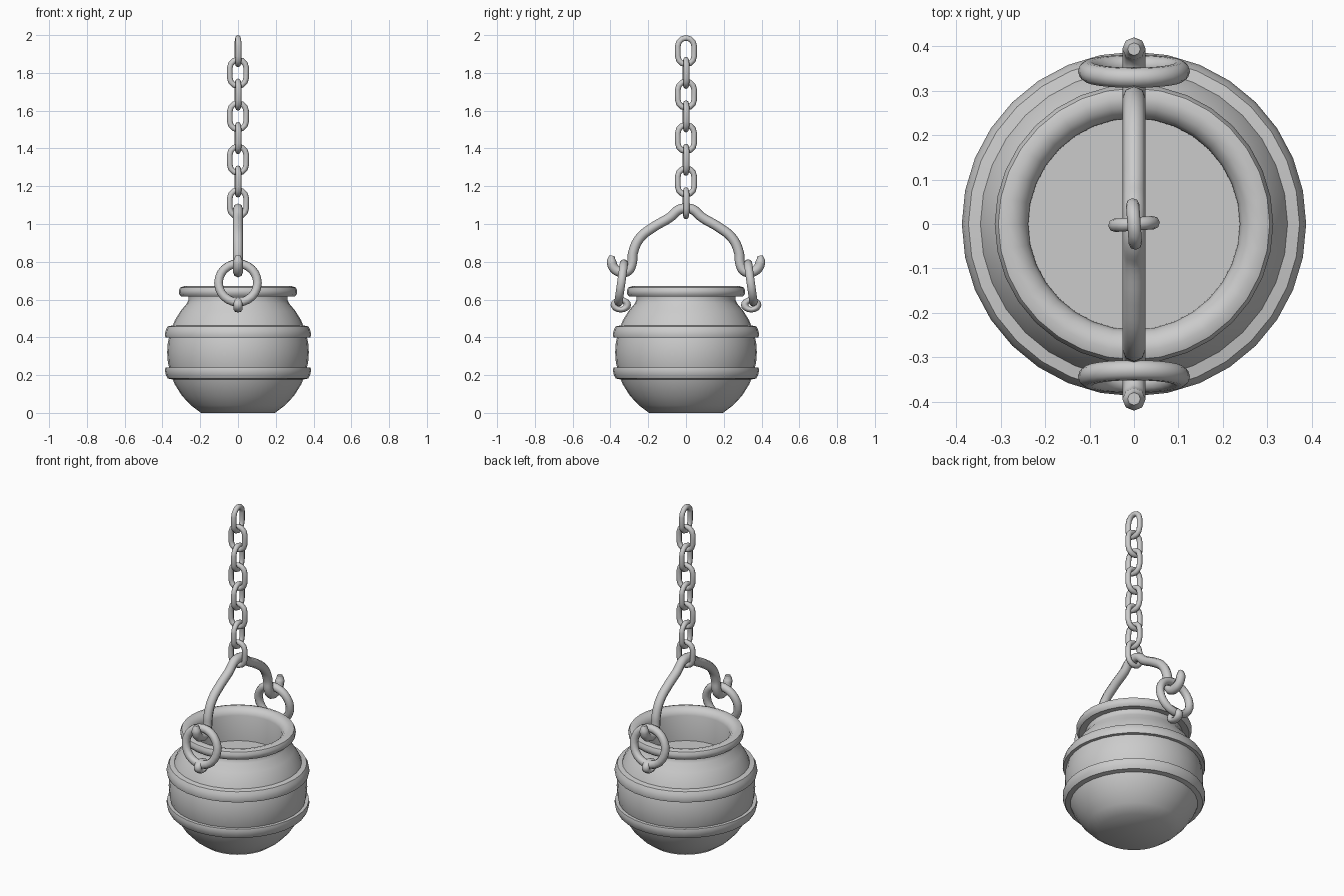
import bpy
from math import sin, cos, pi, sqrt, radians

if "Cube" in bpy.data.objects:
    bpy.data.objects.remove(bpy.data.objects["Cube"])


def smooth(ob, angle=40):
    bpy.ops.object.select_all(action='DESELECT')
    ob.select_set(True)
    bpy.context.view_layer.objects.active = ob
    bpy.ops.object.shade_smooth_by_angle(angle=radians(angle))


def lathe(name, profile, n=32, closed=False):
    """Revolve (r, z) points around z; open profiles get end caps."""
    m = len(profile)
    verts = [(r * cos(2 * pi * i / n), r * sin(2 * pi * i / n), z)
             for i in range(n) for r, z in profile]
    faces = []
    for i in range(n):
        a, b = i * m, (i + 1) % n * m
        for j in range(m if closed else m - 1):
            k = (j + 1) % m
            faces.append((a + j, b + j, b + k, a + k))
    if not closed:
        faces.append([i * m for i in reversed(range(n))])
        faces.append([i * m + m - 1 for i in range(n)])
    me = bpy.data.meshes.new(name)
    me.from_pydata(verts, [], faces)
    ob = bpy.data.objects.new(name, me)
    bpy.context.collection.objects.link(ob)
    smooth(ob)
    return ob


def tube(name, pts, radius, cyclic=False, kind='POLY', res=2):
    """Round rod along a path."""
    cu = bpy.data.curves.new(name, 'CURVE')
    cu.dimensions = '3D'
    cu.bevel_depth = radius
    cu.bevel_resolution = res
    cu.resolution_u = 5
    cu.use_fill_caps = not cyclic
    sp = cu.splines.new(kind)
    if kind == 'BEZIER':
        sp.bezier_points.add(len(pts) - 1)
        for bp, p in zip(sp.bezier_points, pts):
            bp.co = p[:3]
            bp.handle_left_type = bp.handle_right_type = 'AUTO'
            bp.radius = p[3] if len(p) > 3 else 1
    else:
        sp.points.add(len(pts) - 1)
        for sp_p, p in zip(sp.points, pts):
            sp_p.co = (*p, 1)
    sp.use_cyclic_u = cyclic
    ob = bpy.data.objects.new(name, cu)
    bpy.context.collection.objects.link(ob)
    bpy.ops.object.select_all(action='DESELECT')
    ob.select_set(True)
    bpy.context.view_layer.objects.active = ob
    bpy.ops.object.convert(target='MESH')
    smooth(bpy.context.object, 60)
    return bpy.context.object


# Pot: truncated sphere, rolled rim, straight inner wall and flat inner floor
ZC, R = 0.32, 0.375


def sphere_r(z, grow=0):
    return sqrt((R + grow) ** 2 - (z - ZC) ** 2)


body = [(sphere_r(z), z) for z in
        (0, .04, .09, .15, .21, .27, .32, .37, .43, .49, .54, .58)]
body += [(.262, .598), (.262, .618), (.298, .615), (.311, .628), (.313, .648),
         (.305, .664), (.285, .671), (.262, .665), (.245, .65), (.238, .63),
         (.237, .48)]
lathe("pot", body)

# Two raised hoops, mirrored about the pot's middle
for name, s in (("upper_hoop", 1), ("lower_hoop", -1)):
    prof = [(.355, .080), (.384, .080), (.387, .095), (.382, .120),
            (.372, .138), (.345, .143)]
    lathe(name, [(r, ZC + s * dz) for r, dz in prof][::s], closed=True)

# Lugs and hanging rings on both sides
for side, s in (("front", -1), ("back", 1)):
    bpy.ops.mesh.primitive_torus_add(
        major_segments=16, minor_segments=8, major_radius=.034,
        minor_radius=.02, location=(0, s * .345, .572), rotation=(0, pi / 2, 0))
    lug = bpy.context.object
    lug.name = side + "_lug"
    lug.scale = (.75, 1, 1.15)
    smooth(lug, 60)
    bpy.ops.mesh.primitive_torus_add(
        major_segments=24, minor_segments=10, major_radius=.103,
        minor_radius=.023, location=(0, s * .343, .688),
        rotation=(pi / 2 + s * radians(8), 0, 0))
    ring = bpy.context.object
    ring.name = side + "_ring"
    smooth(ring, 60)

# Handle with a hook at each end
half = [(.035, 1.077), (.085, 1.035), (.17, .985), (.245, .925), (.28, .85),
        (.288, .785), (.31, .75), (.345, .745), (.38, .765), (.394, .80)]
right = [(0, y, z, 1) for y, z in half] + [(0, .393, .832, .55)]
left = [(0, -y, z, r) for _, y, z, r in reversed(right)]
tube("handle", left + [(0, 0, 1.082, 1)] + right, .026, kind='BEZIER')

# Chain of alternating oval links
arc, straight = .0435, .0265
for i in range(8):
    z0 = 1.915 - i * .115
    turn = radians(4) + (pi / 2 if i % 2 == 0 else 0)
    pts = []
    for k in range(14):
        top = k < 7
        a = pi * (k if top else k - 1) / 6
        u = arc * cos(a)
        z = arc * sin(a) + (straight if top else -straight)
        pts.append((u * cos(turn), u * sin(turn), z0 + z))
    tube("chain_link_%d" % (i + 1), pts, .015, cyclic=True)
